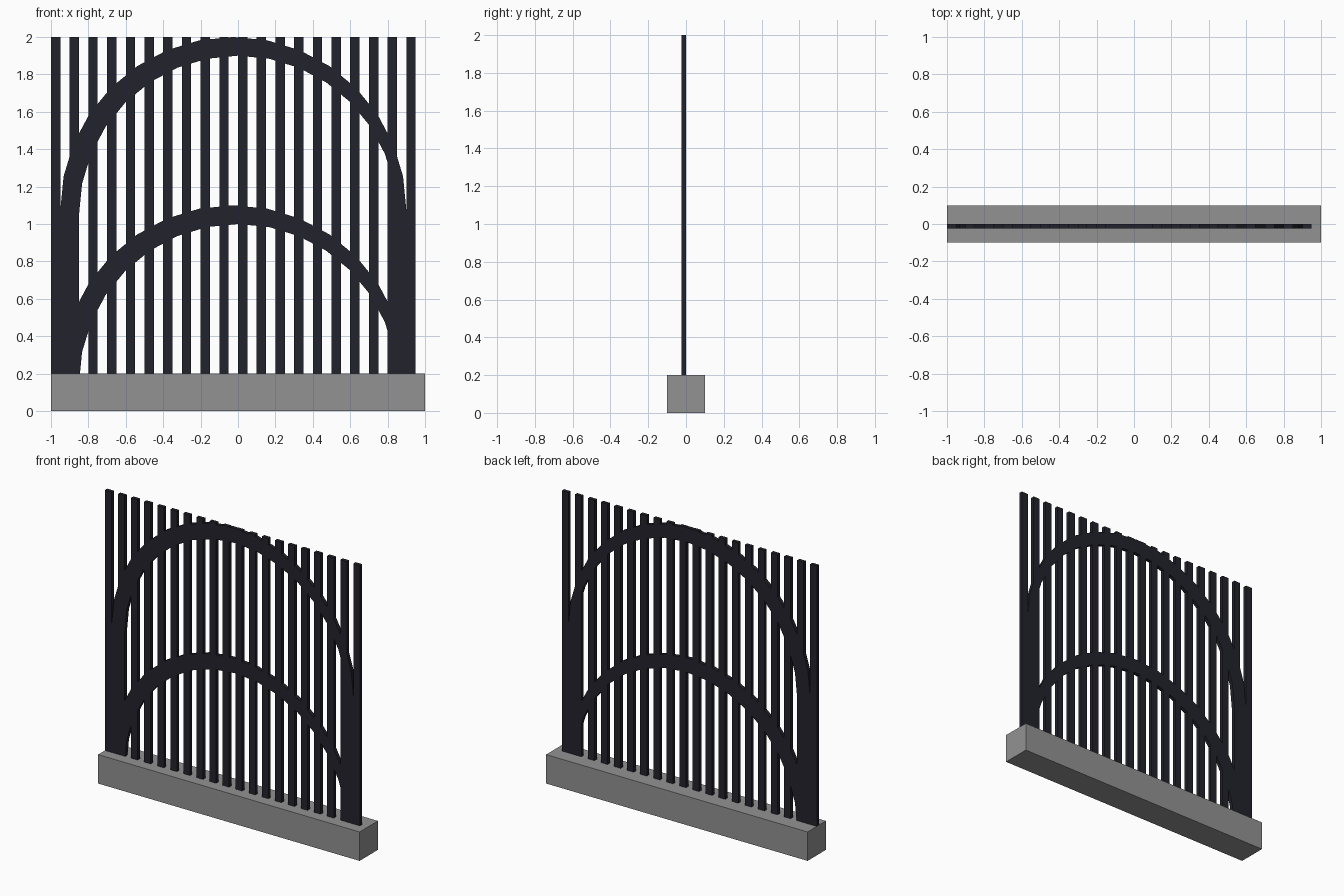
import bpy, bmesh, math

if "Cube" in bpy.data.objects:
    bpy.data.objects.remove(bpy.data.objects["Cube"])

def material(name, rgb):
    m = bpy.data.materials.new(name)
    m.diffuse_color = (*rgb, 1)
    m.use_nodes = True
    m.node_tree.nodes["Principled BSDF"].inputs["Base Color"].default_value = m.diffuse_color
    return m

STONE = material("stone grey", (0.29, 0.29, 0.29))
IRON = material("dark iron", (0.016, 0.016, 0.025))
Y0, Y1 = -0.025, 0.0      # front and back of the ironwork

def finish(name, bm, mat):
    bmesh.ops.recalc_face_normals(bm, faces=bm.faces)
    me = bpy.data.meshes.new(name)
    bm.to_mesh(me)
    bm.free()
    me.materials.append(mat)
    ob = bpy.data.objects.new(name, me)
    bpy.context.collection.objects.link(ob)
    return ob

def box(name, lo, hi, mat):
    bm = bmesh.new()
    bmesh.ops.create_cube(bm, size=1)
    for v in bm.verts:
        v.co = [(a + b) / 2 + c * (b - a) for a, b, c in zip(lo, hi, v.co)]
    return finish(name, bm, mat)

def half_round(cx, cz, r, foot, n=16):
    """Half circle with straight legs down to the foot height."""
    arc = [(cx + r * math.cos(math.pi * i / n), cz + r * math.sin(math.pi * i / n))
           for i in range(n + 1)]
    return [(cx + r, foot)] + arc + [(cx - r, foot)]

def arch(name, top, foot):
    # the opening sits slightly off the centre of the outer curve
    outer = half_round(-0.025, top - 0.925, 0.925, foot)
    inner = half_round(0.0, top - 0.95, 0.85, foot)
    bm = bmesh.new()
    rings = [[bm.verts.new(p) for p in ((ox, Y0, oz), (ix, Y0, iz), (ix, Y1, iz), (ox, Y1, oz))]
             for (ox, oz), (ix, iz) in zip(outer, inner)]
    for a, b in zip(rings, rings[1:]):
        for k in range(4):
            bm.faces.new((a[k], a[(k + 1) % 4], b[(k + 1) % 4], b[k]))
    bm.faces.new(rings[0])
    bm.faces.new(rings[-1])
    return finish(name, bm, IRON)

# Stone footing
box("base", (-1, -0.1, 0), (1, 0.1, 0.2), STONE)

# Upright bars
for i in range(20):
    x = -1 + 0.1 * i
    box(f"bar_{i + 1}", (x, Y0, 0.2), (x + 0.05, Y1, 2.0), IRON)

# Two arched bands
arch("upper_arch", 2.0, 0.2)
arch("lower_arch", 1.1, 0.1)
